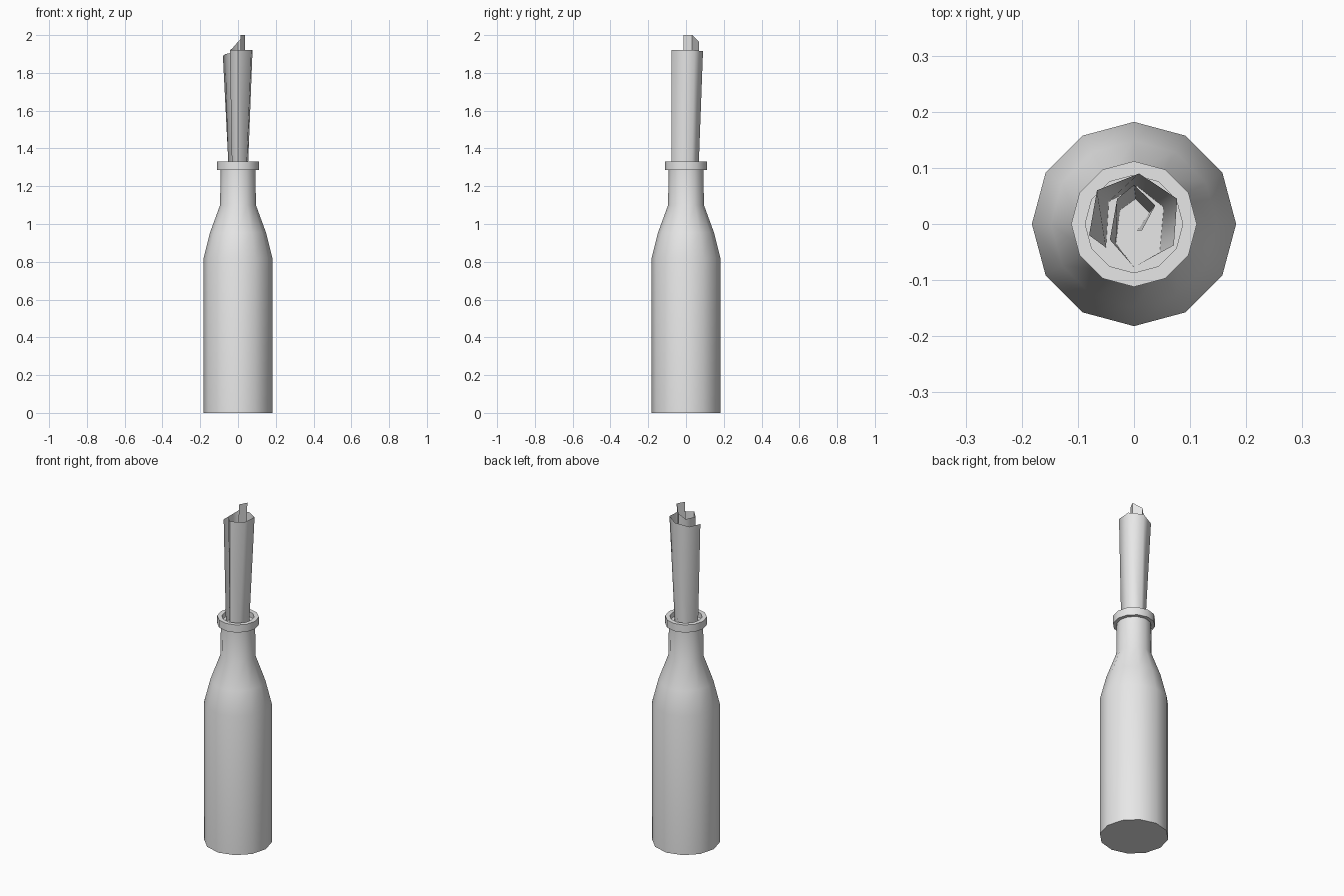
import bpy, bmesh, math

cube = bpy.data.objects.get("Cube")
if cube:
    bpy.data.objects.remove(cube, do_unlink=True)

grey = bpy.data.materials.new("light grey")
grey.use_nodes = True
grey.diffuse_color = (0.8, 0.8, 0.8, 1)
grey.node_tree.nodes["Principled BSDF"].inputs["Base Color"].default_value = grey.diffuse_color


def finish(name, bm, angle):
    mesh = bpy.data.meshes.new(name)
    bm.to_mesh(mesh)
    bm.free()
    mesh.materials.append(grey)
    obj = bpy.data.objects.new(name, mesh)
    bpy.context.collection.objects.link(obj)
    bpy.ops.object.select_all(action='DESELECT')
    obj.select_set(True)
    bpy.context.view_layer.objects.active = obj
    bpy.ops.object.shade_smooth_by_angle(angle=math.radians(angle))
    return obj


def loft(bm, rings, closed):
    """Bridge successive rows of points with quads; return the vertex rows."""
    rows = [[bm.verts.new(p) for p in ring] for ring in rings]
    count = len(rows[0])
    for low, high in zip(rows, rows[1:]):
        for i in range(count if closed else count - 1):
            j = (i + 1) % count
            bm.faces.new((low[i], low[j], high[j], high[i]))
    return rows


# Bottle: twelve-sided lathe with a collar and a shallow recessed mouth
SIDES = 12
profile = [(0.182, 0), (0.182, 0.82), (0.148, 0.955), (0.095, 1.1), (0.092, 1.285),
           (0.112, 1.285), (0.112, 1.33), (0.087, 1.33), (0.087, 1.3)]
bm = bmesh.new()
rings = [[(r * math.cos(math.tau * i / SIDES), r * math.sin(math.tau * i / SIDES), z)
          for i in range(SIDES)] for r, z in profile]
rows = loft(bm, rings, True)
bm.faces.new(rows[0][::-1])
bm.faces.new(rows[-1])
finish("bottle", bm, 40)

# Rolled sheet: open spiral flaring upwards, from the outer edge to the inner one
top = [(-0.08, -0.02, 1.89), (-0.066, 0.06, 1.9), (0.009, 0.09, 1.915),
       (0.077, 0.045, 1.92), (0.071, -0.038, 1.92), (0, -0.077, 1.92),
       (-0.043, -0.028, 1.92), (-0.03, 0.045, 1.93), (0, 0.07, 1.965),
       (0.038, 0.033, 2), (0.014, -0.012, 2)]
bottom = [(-0.05, -0.042), (-0.045, 0.04), (0.006, 0.067), (0.053, 0.03), (0.046, -0.05),
          (0, -0.077), (-0.032, -0.035), (-0.025, 0.025), (0.003, 0.045),
          (0.028, 0.02), (0.006, -0.012)]
bm = bmesh.new()
loft(bm, [[(x, y, 1.3) for x, y in bottom], top], False)
bmesh.ops.reverse_faces(bm, faces=bm.faces[:])
finish("rolled_sheet", bm, 75)
